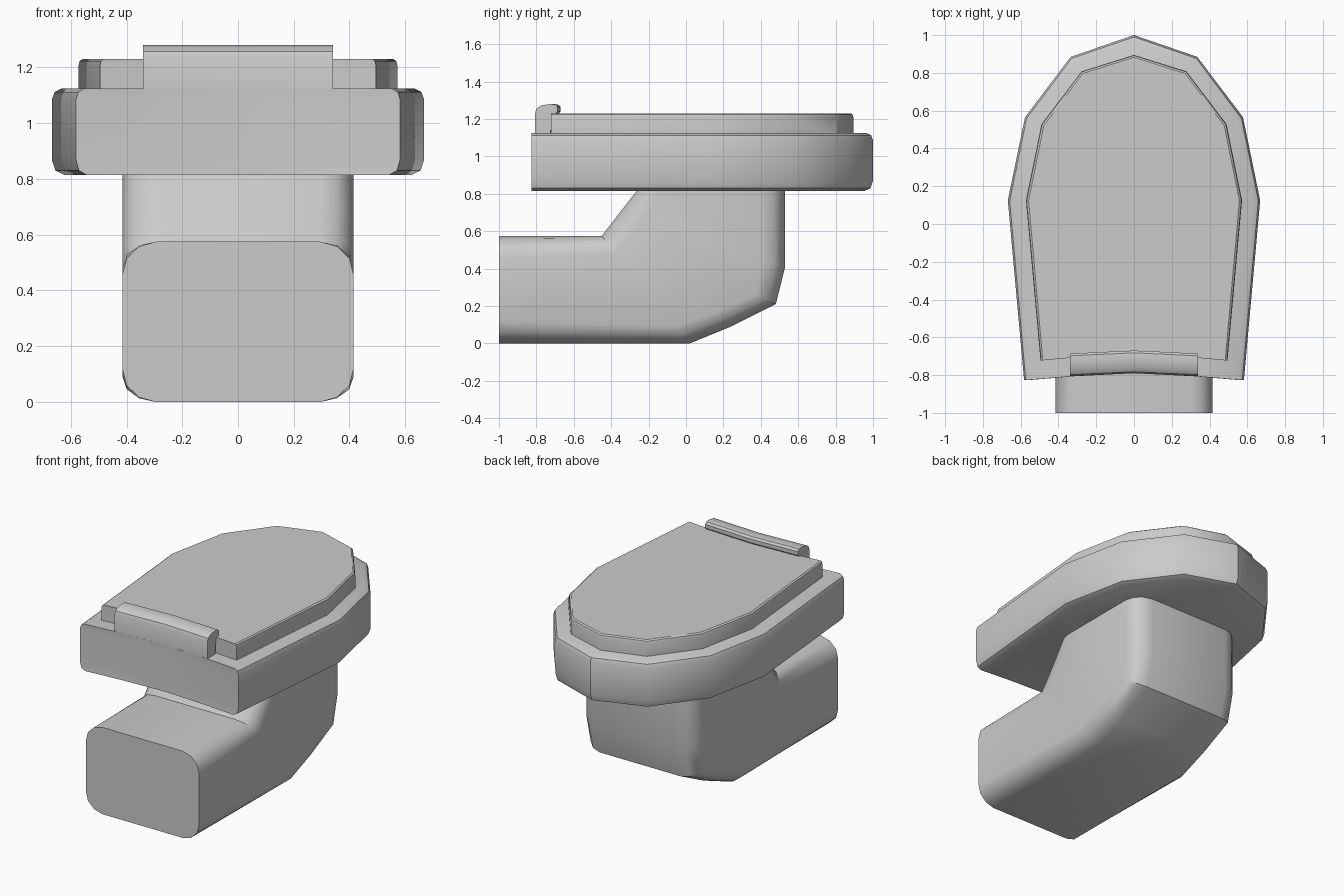
import bpy, bmesh, math

if "Cube" in bpy.data.objects:
    bpy.data.objects.remove(bpy.data.objects["Cube"])


def loft(name, rings, angle=35):
    """Skin a list of equal-length closed rings and cap both ends."""
    bm = bmesh.new()
    loops = [[bm.verts.new(p) for p in ring] for ring in rings]
    n = len(loops[0])
    for a, b in zip(loops, loops[1:]):
        for i in range(n):
            j = (i + 1) % n
            bm.faces.new((a[i], a[j], b[j], b[i]))
    bm.faces.new(loops[0])
    bm.faces.new(loops[-1])
    bmesh.ops.recalc_face_normals(bm, faces=bm.faces)
    mesh = bpy.data.meshes.new(name)
    bm.to_mesh(mesh)
    bm.free()
    obj = bpy.data.objects.new(name, mesh)
    bpy.context.collection.objects.link(obj)
    bpy.ops.object.select_all(action='DESELECT')
    obj.select_set(True)
    bpy.context.view_layer.objects.active = obj
    bpy.ops.object.shade_smooth_by_angle(angle=math.radians(angle))
    return obj


def mirrored(half):
    """Close a half outline running from x=0 round to x=0."""
    return half + [(-x, y) for x, y in half[-2:0:-1]]


def slab(name, half, levels):
    """Stack an outline at (inset, z) levels; the hinge edge keeps its y."""
    outline = mirrored(half)
    wide = max(x for x, y in outline)
    rings = []
    for inset, z in levels:
        k = 1 - inset / wide
        rings.append([(x * k, y - inset * max(y, 0), z) for x, y in outline])
    return loft(name, rings)


# Pedestal: rounded rectangle swept round an elbow (outer point, inner point)
stations = [((-1, 0), (-1, 0.575)), ((0.02, 0), (-0.45, 0.575)),
            ((0.24, 0.09), (-0.435, 0.595)), ((0.48, 0.21), (-0.40, 0.64)),
            ((0.53, 0.41), (-0.35, 0.705)), ((0.53, 0.82), (-0.26, 0.82))]
corner = [(0.295, 0), (0.355, 0.017), (0.4, 0.06), (0.415, 0.12)]
rings = []
for (by, bz), (ty, tz) in stations:
    length = math.hypot(ty - by, tz - bz)
    uy, uz = (ty - by) / length, (tz - bz) / length
    right = corner + [(x, length - d) for x, d in reversed(corner)]
    section = right + [(-x, d) for x, d in reversed(right)]
    rings.append([(x, by + uy * d, bz + uz * d) for x, d in section])
loft("pedestal", rings)

# Bowl rim with softened upper and lower edges
slab("bowl_rim",
     [(0, 1), (0.335, 0.885), (0.577, 0.565), (0.668, 0.125),
      (0.582, -0.825), (0.34, -0.806), (0, -0.79)],
     [(0.045, 0.815), (0.013, 0.83), (0, 0.87),
      (0, 1.085), (0.01, 1.112), (0.035, 1.125)])

# Lid
slab("lid",
     [(0, 0.895), (0.278, 0.808), (0.49, 0.528), (0.572, 0.125),
      (0.495, -0.722), (0.34, -0.708), (0, -0.69)],
     [(0, 1.115), (0, 1.207), (0.004, 1.223), (0.014, 1.23)])

# Hinge: hooked profile following the slightly bowed rear edge
profile = [(-0.79, 1.11), (-0.79, 1.235), (-0.782, 1.257), (-0.76, 1.272),
           (-0.71, 1.28), (-0.682, 1.277), (-0.67, 1.265),
           (-0.67, 1.24), (-0.682, 1.228), (-0.70, 1.222), (-0.71, 1.11)]
loft("hinge", [[(x, y - 0.016 * abs(x) / 0.34, z) for y, z in profile]
               for x in (-0.34, 0, 0.34)])
